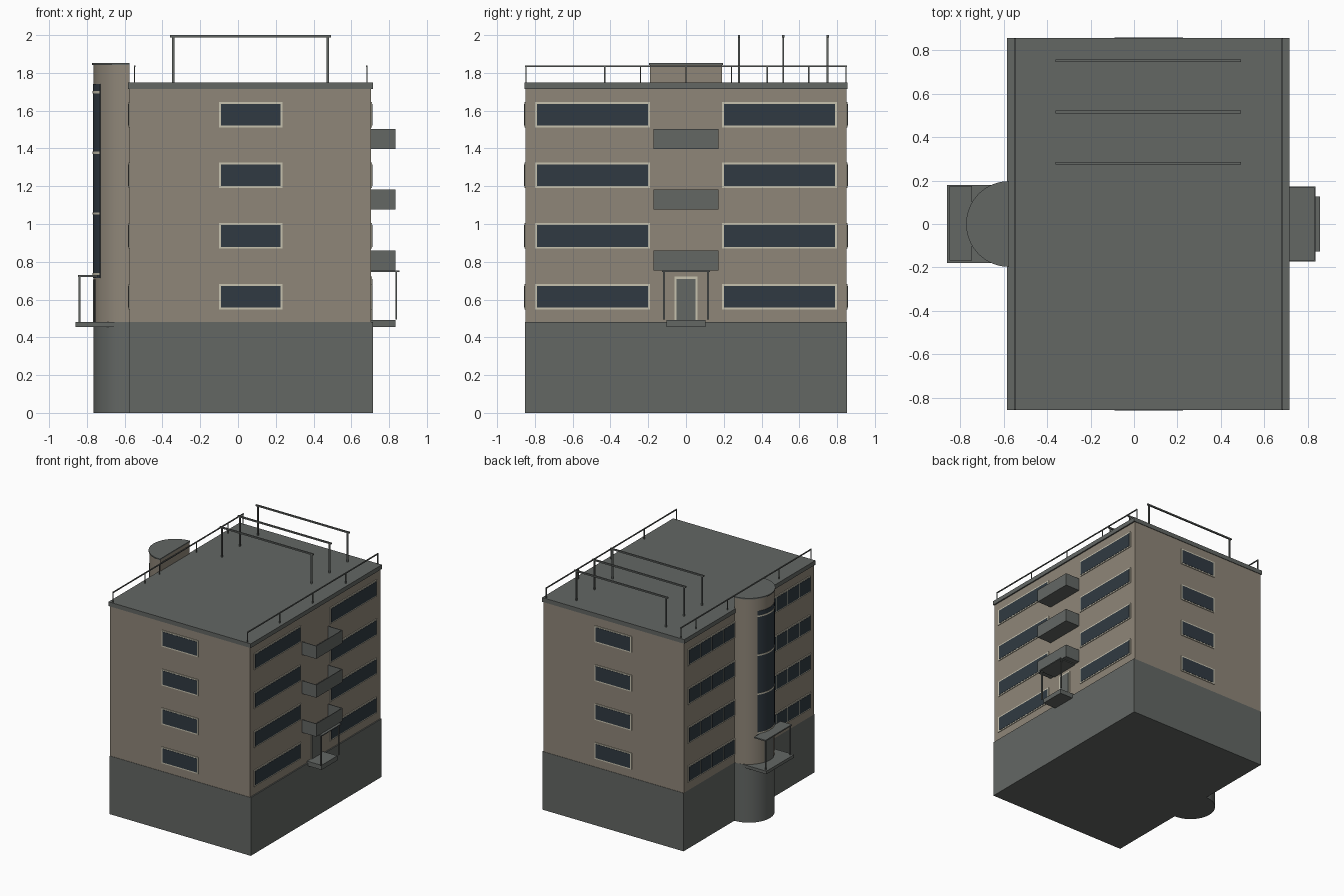
import bpy, bmesh, math
from mathutils import Vector

cube = bpy.data.objects.get("Cube")
if cube:
    bpy.data.objects.remove(cube, do_unlink=True)


def material(name, r, g, b):
    m = bpy.data.materials.new(name)
    m.use_nodes = True
    m.diffuse_color = (r, g, b, 1)
    m.node_tree.nodes["Principled BSDF"].inputs["Base Color"].default_value = (r, g, b, 1)
    return m


TAN = material("tan_plaster", 0.275, 0.24, 0.19)
GREY = material("grey_concrete", 0.125, 0.135, 0.127)
GLASS = material("dark_glass", 0.03, 0.042, 0.054)
CREAM = material("cream_frame", 0.57, 0.54, 0.43)


def finish(name, bm, mat, smooth=False):
    bmesh.ops.recalc_face_normals(bm, faces=bm.faces)
    me = bpy.data.meshes.new(name)
    bm.to_mesh(me)
    bm.free()
    me.materials.append(mat)
    ob = bpy.data.objects.new(name, me)
    bpy.context.collection.objects.link(ob)
    if smooth:
        bpy.ops.object.select_all(action='DESELECT')
        ob.select_set(True)
        bpy.context.view_layer.objects.active = ob
        bpy.ops.object.shade_smooth_by_angle(angle=math.radians(35))
    return ob


def add_box(bm, x, y, z):
    """Add a box given its (min, max) span on each axis."""
    verts = bmesh.ops.create_cube(bm, size=1)["verts"]
    for v in verts:
        v.co = Vector([(s[0] + s[1]) / 2 + c * (s[1] - s[0]) for s, c in zip((x, y, z), v.co)])


def boxes(name, mat, *spans):
    bm = bmesh.new()
    for s in spans:
        add_box(bm, *s)
    return finish(name, bm, mat)


def around(c, half):
    return (c - half, c + half)


# Main body
WEST, EAST, SIDE = -0.575, 0.704, 0.85
FLOOR = 0.48
boxes("upper_walls", TAN, ((WEST, EAST), (-SIDE, SIDE), (FLOOR, 1.72)))
boxes("base_walls", GREY, ((WEST, 0.714), (-0.853, 0.853), (0, FLOOR)))
boxes("roof_slab", GREY, ((-0.583, 0.715), (-0.855, 0.855), (1.715, 1.75)))

# Framed windows, one row per storey
LEVELS = [0.548 + 0.321 * i for i in range(4)]
HEIGHT, RIM = 0.135, 0.01


def window(name, axis, wall, sign, span, z, panes=1, height=HEIGHT):
    def plate(a, zz, depth):
        out = tuple(sorted((wall - sign * 0.002, wall + sign * depth)))
        return (out, a, zz) if axis == 'x' else (a, out, zz)
    boxes(name + "_frame", CREAM, plate(span, (z, z + height), 0.006))
    step = (span[1] - span[0] - RIM) / panes
    glass = []
    for i in range(panes):
        lo = span[0] + RIM + i * step
        glass.append(plate((lo, lo + step - RIM), (z + RIM, z + height - RIM), 0.008))
    return boxes(name + "_pane", GLASS, *glass)


for i, z in enumerate(LEVELS):
    window(f"front_window_{i}", 'y', -SIDE, -1, (-0.1, 0.235), z)
    window(f"back_window_{i}", 'y', SIDE, 1, (-0.1, 0.235), z)
    for label, span in (("fore", (-0.8, -0.19)), ("aft", (0.19, 0.8))):
        window(f"left_{label}_window_{i}", 'x', EAST, 1, span, z)
        window(f"right_{label}_window_{i}", 'x', WEST, -1, span, z, panes=4)


# Half-round stair tower
def half_disc(name, mat, radius, z0, z1):
    bm = bmesh.new()
    pts = [math.radians(90 + 180 * k / 32) for k in range(33)]
    vs = [bm.verts.new((WEST + radius * math.cos(a), radius * math.sin(a), z0)) for a in pts]
    face = bm.faces.new(vs)
    top = bmesh.ops.extrude_face_region(bm, geom=[face])["geom"]
    bmesh.ops.translate(bm, vec=(0, 0, z1 - z0),
                        verts=[g for g in top if isinstance(g, bmesh.types.BMVert)])
    return finish(name, bm, mat, True)


def curved_plate(name, mat, radius, half_angle, z0, z1):
    """Thin plate wrapped round the tower, centred on its outer side."""
    bm = bmesh.new()
    rows = []
    for k in range(13):
        a = math.radians(180 - half_angle + 2 * half_angle * k / 12)
        rows.append([bm.verts.new((WEST + r * math.cos(a), r * math.sin(a), z))
                     for r, z in ((0.185, z0), (radius, z0), (radius, z1), (0.185, z1))])
    for p, q in zip(rows, rows[1:]):
        for j in range(4):
            bm.faces.new((p[j], p[(j + 1) % 4], q[(j + 1) % 4], q[j]))
    bm.faces.new(rows[0])
    bm.faces.new(rows[-1])
    return finish(name, bm, mat, True)


half_disc("tower_base", GREY, 0.191, 0, FLOOR)
half_disc("tower_wall", TAN, 0.19, FLOOR, 1.843)
half_disc("tower_cap", GREY, 0.197, 1.843, 1.853)
curved_plate("tower_glass", GLASS, 0.193, 36, 0.715, 1.74)
for i in range(4):
    z = 0.735 + 0.321 * i
    curved_plate(f"tower_band_{i}", CREAM, 0.195, 36, z - 0.006, z + 0.006)
curved_plate("tower_door", GREY, 0.193, 18, FLOOR, 0.705)

# Open-topped balconies
T = 0.006
for i in range(3):
    z0 = 0.755 + 0.321 * i
    zz, xx = (z0, z0 + 0.106), (EAST, 0.835)
    boxes(f"balcony_{i}", GREY,
          (xx, (-0.172, 0.172), (z0, z0 + T)),
          ((0.835 - T, 0.835), (-0.172, 0.172), zz),
          (xx, (-0.172, -0.172 + T), zz),
          (xx, (0.172 - T, 0.172), zz))

# Left entrance: door, step, canopy and posts
boxes("left_door_frame", CREAM, ((EAST, 0.71), (-0.062, 0.062), (FLOOR, 0.722)))
boxes("left_door", GREY, ((EAST, 0.713), (-0.05, 0.05), (FLOOR, 0.71)))
boxes("left_step", GREY, ((EAST, 0.835), (-0.104, 0.104), (0.455, 0.493)))
boxes("left_canopy", GREY, ((EAST, 0.856), (-0.126, 0.126), (0.747, 0.755)))
boxes("left_canopy_posts", GREY,
      *[(around(0.838, 0.005), around(s * 0.116, 0.005), (0.495, 0.75)) for s in (-1, 1)])

# Right entrance: landing, canopy and posts at the tower
boxes("right_landing", GREY, ((-0.86, WEST), (-0.18, 0.18), (0.455, 0.48)))
boxes("right_canopy", GREY, ((-0.848, -0.745), (-0.168, 0.175), (0.72, 0.73)))
boxes("right_canopy_posts", GREY,
      *[(around(-0.84, 0.005), around(s * 0.16, 0.005), (0.48, 0.722)) for s in (-1, 1)])

# Roof railings
for name, x, posts in (("left_railing", 0.682, (-0.848, -0.43, 0, 0.43, 0.848)),
                       ("right_railing", -0.547, (-0.848, -0.43, -0.24, 0.24, 0.65, 0.848))):
    boxes(name, GREY, (around(x, 0.004), (-0.852, 0.852), (1.83, 1.838)),
          *[(around(x, 0.003), around(y, 0.003), (1.75, 1.832)) for y in posts])

# Roof frames
for i, y in enumerate((0.28, 0.515, 0.75)):
    boxes(f"roof_frame_{i}", GREY, ((-0.36, 0.493), around(y, 0.006), (1.988, 2.0)),
          *[(around(x, 0.006), around(y, 0.005), (1.75, 1.99)) for x in (-0.343, 0.475)])
